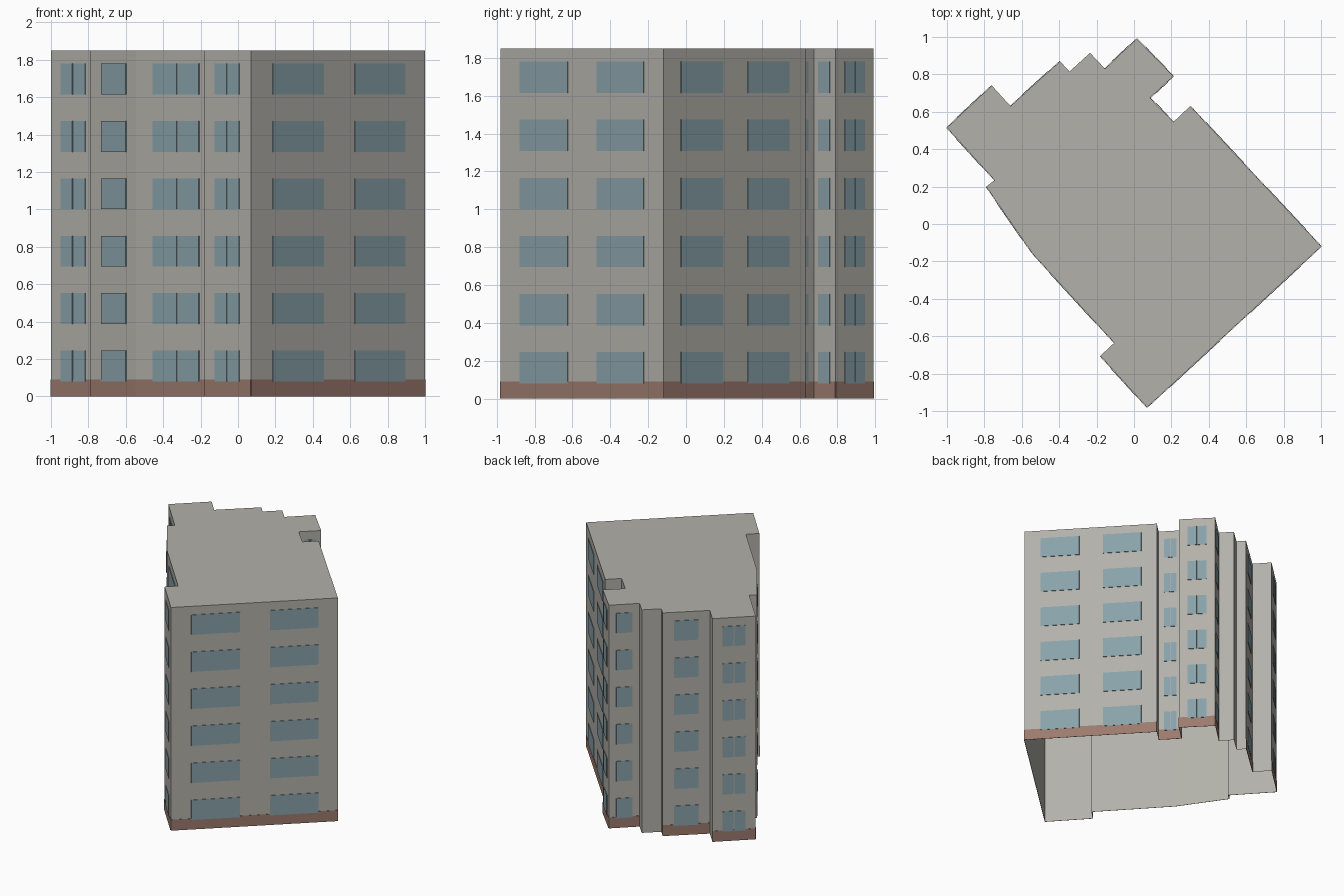
import bpy
import bmesh
from mathutils import Vector

if "Cube" in bpy.data.objects:
    bpy.data.objects.remove(bpy.data.objects["Cube"], do_unlink=True)

HEIGHT = 1.85
PLINTH_TOP = 0.09
FLOORS = 6
FLOOR_PITCH = 0.307
SILL, HEAD = 0.08, 0.245

PAIR = [(0.23, 0.49), (0.51, 0.76)]      # two narrow panes with a mullion gap
SINGLE = [(0.24, 0.76)]
WIDE = [(0.122, 0.415), (0.593, 0.883)]  # two broad windows on the long walls
BLANK = None                             # plain wall without plinth

# Footprint corners, counter-clockwise, each with the treatment of the wall that follows
WALLS = [
    ((0.07, -0.98), WIDE),
    ((1.0, -0.12), WIDE),
    ((0.30, 0.63), BLANK),
    ((0.21, 0.545), PAIR),
    ((0.085, 0.675), PAIR),
    ((0.21, 0.79), PAIR),
    ((0.015, 0.99), SINGLE),
    ((-0.155, 0.83), BLANK),
    ((-0.235, 0.915), BLANK),
    ((-0.345, 0.815), BLANK),
    ((-0.395, 0.87), SINGLE),
    ((-0.66, 0.63), BLANK),
    ((-0.76, 0.74), PAIR),
    ((-1.0, 0.515), [(0.21, 0.46), (0.48, 0.73)]),
    ((-0.745, 0.235), BLANK),
    ((-0.79, 0.20), [(0.25, 0.79)]),
    ((-0.545, -0.155), [(0.21, 0.5), (0.51, 0.77)]),
    ((-0.105, -0.635), BLANK),
    ((-0.18, -0.705), PAIR),
]


def material(name, color):
    mat = bpy.data.materials.new(name)
    mat.use_nodes = True
    mat.diffuse_color = (*color, 1)
    mat.node_tree.nodes["Principled BSDF"].inputs["Base Color"].default_value = (*color, 1)
    return mat


def finish(bm, name, mat):
    mesh = bpy.data.meshes.new(name)
    bm.to_mesh(mesh)
    bm.free()
    mesh.materials.append(mat)
    obj = bpy.data.objects.new(name, mesh)
    bpy.context.collection.objects.link(obj)
    return obj


def add_plate(bm, a, b, span, z0, z1, depth):
    """Thin slab on the wall from a to b, covering a fraction of its length."""
    along = b - a
    out = Vector((along.y, -along.x, 0)).normalized()
    p, q = a + along * span[0], a + along * span[1]
    rings = []
    for d in (0.001, depth):
        rings.append([bm.verts.new(v + out * d + Vector((0, 0, z)))
                      for v, z in ((p, z0), (q, z0), (q, z1), (p, z1))])
    back, front = rings
    bm.faces.new(front)
    bm.faces.new(back[::-1])
    for i in range(4):
        j = (i + 1) % 4
        bm.faces.new((back[i], back[j], front[j], front[i]))


wall_mat = material("warm grey wall", (0.45, 0.44, 0.40))
plinth_mat = material("brown plinth", (0.33, 0.195, 0.155))
glass_mat = material("blue grey glass", (0.25, 0.36, 0.40))

corners = [Vector((x, y, 0)) for (x, y), _ in WALLS]
count = len(corners)

# Wall shell with flat roof, open underneath
bm = bmesh.new()
low = [bm.verts.new(c) for c in corners]
high = [bm.verts.new(c + Vector((0, 0, HEIGHT))) for c in corners]
for i in range(count):
    j = (i + 1) % count
    bm.faces.new((low[i], low[j], high[j], high[i]))
bm.faces.new(high)
finish(bm, "building_shell", wall_mat)

# Plinth bands and window panes
plinth, panes = bmesh.new(), bmesh.new()
for i, (_, openings) in enumerate(WALLS):
    if openings is BLANK:
        continue
    a, b = corners[i], corners[(i + 1) % count]
    add_plate(plinth, a, b, (0, 1), 0, PLINTH_TOP, 0.003)
    for floor in range(FLOORS):
        lift = floor * FLOOR_PITCH
        for span in openings:
            add_plate(panes, a, b, span, SILL + lift, HEAD + lift, 0.005)
finish(plinth, "plinth_bands", plinth_mat)
finish(panes, "window_panes", glass_mat)
